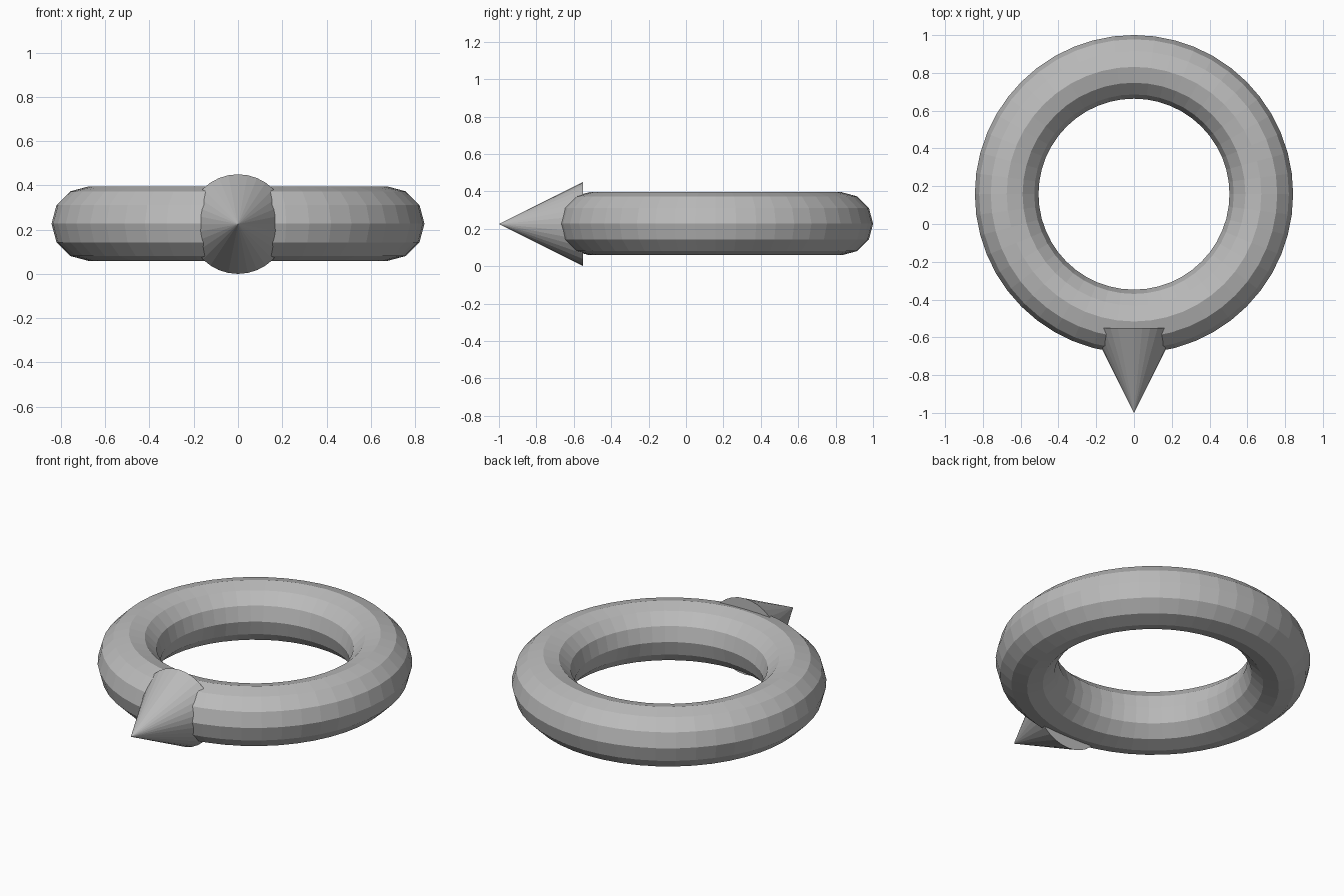
import bpy
import math

cube = bpy.data.objects.get("Cube")
if cube:
    bpy.data.objects.remove(cube, do_unlink=True)

AXIS_Z = 0.225      # shared centre height of ring and spike
SPIKE_RADIUS = 0.225
SPIKE_LENGTH = 0.45

# Plain grey finish
grey = bpy.data.materials.new("plain_grey")
grey.use_nodes = True
colour = (0.5, 0.5, 0.5, 1)
grey.diffuse_color = colour
grey.node_tree.nodes["Principled BSDF"].inputs["Base Color"].default_value = colour


def finish(name):
    obj = bpy.context.object
    obj.name = name
    obj.data.materials.append(grey)
    bpy.ops.object.shade_flat()


# Faceted ring lying flat
bpy.ops.mesh.primitive_torus_add(
    major_segments=48, minor_segments=12,
    major_radius=0.674, minor_radius=0.1685,
    location=(0, 0.158, AXIS_Z + 0.002))
finish("ring")

# Spike pointing forward, its base sunk into the ring
bpy.ops.mesh.primitive_cone_add(
    vertices=32, radius1=SPIKE_RADIUS, radius2=0, depth=SPIKE_LENGTH,
    location=(0, -1 + SPIKE_LENGTH / 2, AXIS_Z),
    rotation=(math.radians(90), 0, 0))
finish("front_spike")
